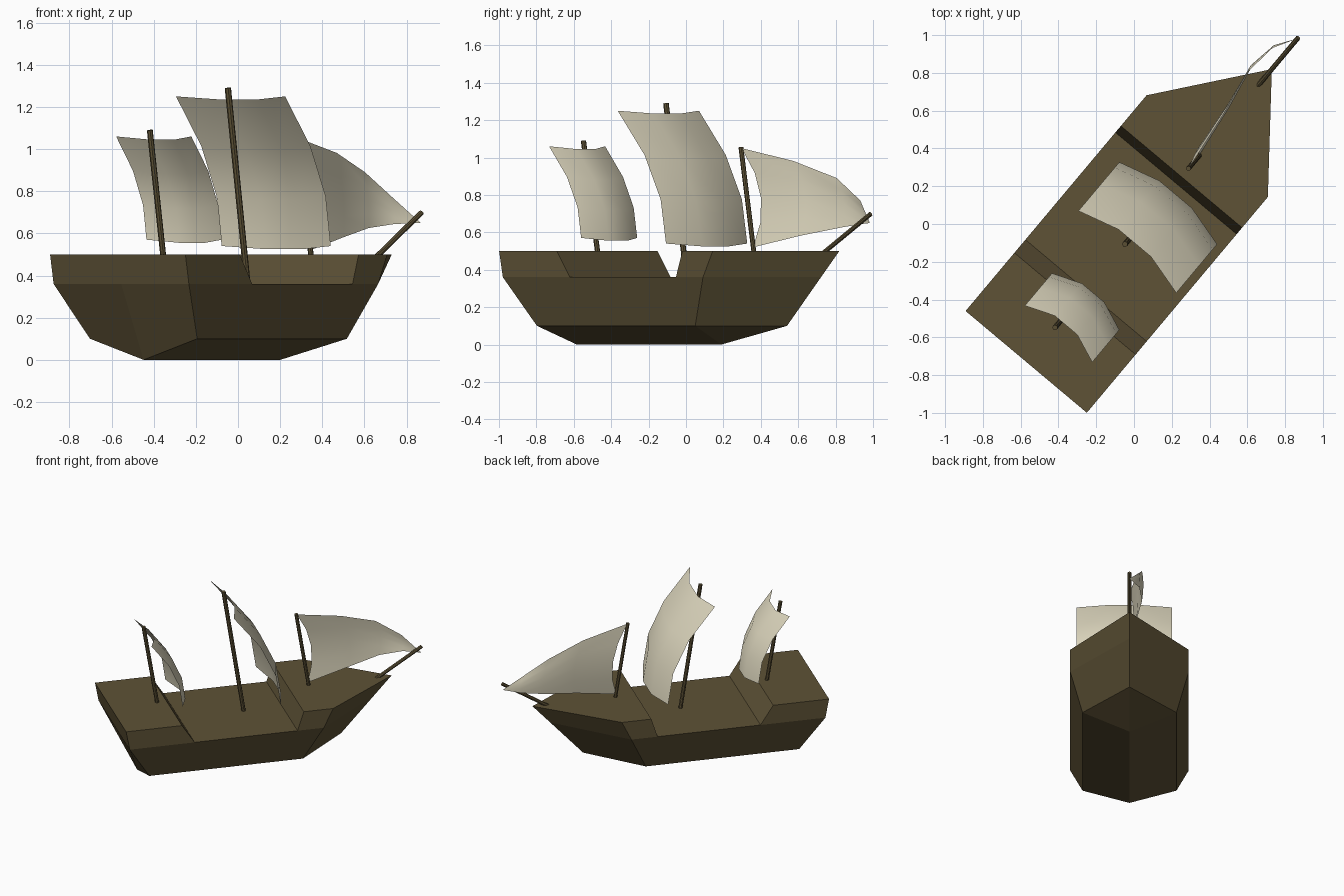
import bpy, bmesh, math
from mathutils import Matrix, Vector

if "Cube" in bpy.data.objects:
    bpy.data.objects.remove(bpy.data.objects["Cube"])

# Ship is built along +x (bow), +y to port, then turned and placed
PLACE = Matrix.Translation((0.0245, -0.0206, 0)) @ Matrix.Rotation(math.radians(50), 4, 'Z')


def material(name, rgb):
    m = bpy.data.materials.new(name)
    m.diffuse_color = (*rgb, 1)
    m.use_nodes = True
    m.node_tree.nodes["Principled BSDF"].inputs["Base Color"].default_value = m.diffuse_color
    return m


WOOD = material("dark_wood", (0.112, 0.085, 0.037))
CANVAS = material("cream_canvas", (0.76, 0.71, 0.54))


def finish(name, bm, mat, smooth=False):
    bmesh.ops.remove_doubles(bm, verts=bm.verts, dist=0.0005)
    bmesh.ops.recalc_face_normals(bm, faces=bm.faces)
    me = bpy.data.meshes.new(name)
    bm.to_mesh(me)
    bm.free()
    me.materials.append(mat)
    for p in me.polygons:
        p.use_smooth = smooth
    ob = bpy.data.objects.new(name, me)
    ob.matrix_world = PLACE
    bpy.context.collection.objects.link(ob)
    return ob


def face(bm, *pts):
    return bm.faces.new([bm.verts.new(p) for p in pts])


W = 0.419  # half beam

# Hull: one half described, the other mirrored
bm = bmesh.new()
keel_s, keel_b = (-0.735, 0, 0), (0.274, 0, 0)
for s in (1, -1):
    lo_st, lo_sh, lo_tip = (-0.735, s * 0.332, 0.1), (0.37, s * 0.332, 0.1), (0.732, 0, 0.1)
    hi_st, hi_sh, hi_tip = (-0.9, s * W, 0.36), (0.497, s * W, 0.36), (0.969, 0, 0.36)
    hi_mid = (-0.9, 0, 0.36)
    face(bm, keel_s, keel_b, lo_sh, lo_st)
    face(bm, keel_b, lo_tip, lo_sh)
    face(bm, lo_st, lo_sh, hi_sh, hi_st)
    face(bm, lo_sh, lo_tip, hi_tip, hi_sh)
    face(bm, keel_s, lo_st, hi_st, hi_mid)
    face(bm, hi_mid, hi_st, hi_sh, hi_tip)
finish("hull", bm, WOOD)


# Raised decks: a lower outline joined to an upper outline
def raised_deck(name, low, high):
    bm = bmesh.new()
    a = [bm.verts.new((x, y, 0.36)) for x, y in low]
    b = [bm.verts.new((x, y, 0.50)) for x, y in high]
    n = len(a)
    bm.faces.new(a)
    bm.faces.new(b)
    for i in range(n):
        j = (i + 1) % n
        bm.faces.new((a[i], a[j], b[j], b[i]))
    finish(name, bm, WOOD)


raised_deck("quarterdeck",
            [(-0.9, W), (-0.9, -W), (-0.433, -W), (-0.433, W)],
            [(-0.926, W), (-0.926, -W), (-0.524, -W), (-0.524, W)])
raised_deck("forecastle",
            [(0.308, W), (0.308, -W), (0.497, -W), (0.969, 0), (0.497, W)],
            [(0.353, W), (0.353, -W), (0.565, -W), (1.097, 0), (0.565, W)])


# Masts and bowsprit
def spar(name, foot, top, r):
    foot, top = Vector(foot), Vector(top)
    d = top - foot
    bm = bmesh.new()
    bmesh.ops.create_cone(bm, cap_ends=True, segments=8, radius1=r, radius2=r, depth=d.length,
                          matrix=Matrix.Translation((foot + top) / 2)
                          @ d.to_track_quat('Z', 'Y').to_matrix().to_4x4())
    finish(name, bm, WOOD)


spar("main_mast", (0.033, 0, 0.35), (-0.113, 0, 1.29), 0.015)
spar("mizzen_mast", (-0.588, 0, 0.48), (-0.689, 0, 1.09), 0.014)
spar("fore_mast", (0.503, 0, 0.48), (0.41, 0, 1.055), 0.013)
spar("bowsprit", (0.93, 0, 0.455), (1.315, 0, 0.698), 0.013)


def sheet(name, rows):
    bm = bmesh.new()
    for r0, r1 in zip(rows, rows[1:]):
        for i in range(len(r0) - 1):
            q = [r0[i], r0[i + 1], r1[i + 1], r1[i]]
            pts = [p for k, p in enumerate(q) if (p - q[k - 1]).length > 1e-5]
            face(bm, *pts)
    finish(name, bm, CANVAS, True)


# Square sails, 3 x 3 panels billowing forward
def square_sail(name, x_top, reach, half, z_top, z_low):
    rows = []
    for i in range(4):
        t = i / 3
        row = []
        for u in (-1, -1 / 3, 1 / 3, 1):
            belly = (1 - u * u) / (8 / 9)
            row.append(Vector((x_top + reach * (1 - (1 - t) ** 2) + 0.061 * belly,
                               -0.036 + half * u,
                               z_top + (z_low - z_top) * t - 0.015 * belly)))
        rows.append(row)
    sheet(name, rows)


square_sail("main_sail", -0.136, 0.337, 0.338, 1.25, 0.54)
square_sail("mizzen_sail", -0.703, 0.224, 0.233, 1.06, 0.57)

# Triangular fore sail from mast to bowsprit tip
head, tack, clew = Vector((0.415, 0, 1.05)), Vector((0.495, 0, 0.52)), Vector((1.31, 0, 0.65))
rows = []
for i in range(5):
    t = i / 4
    row = []
    for s in (0, 0.364, 0.659, 0.861, 1):
        p = head.lerp(tack, t).lerp(clew, s)
        arch = 4 * t * (1 - t) * (1 - s)
        q, k = s ** 1.4, s ** 2
        p.x += 0.07 * arch
        p.y += 0.03 * arch + 0.09 * 4 * k * (1 - k)
        p.z += (0.105 - 0.085 * t) * 4 * q * (1 - q)
        row.append(p)
    rows.append(row)
sheet("fore_sail", rows)
